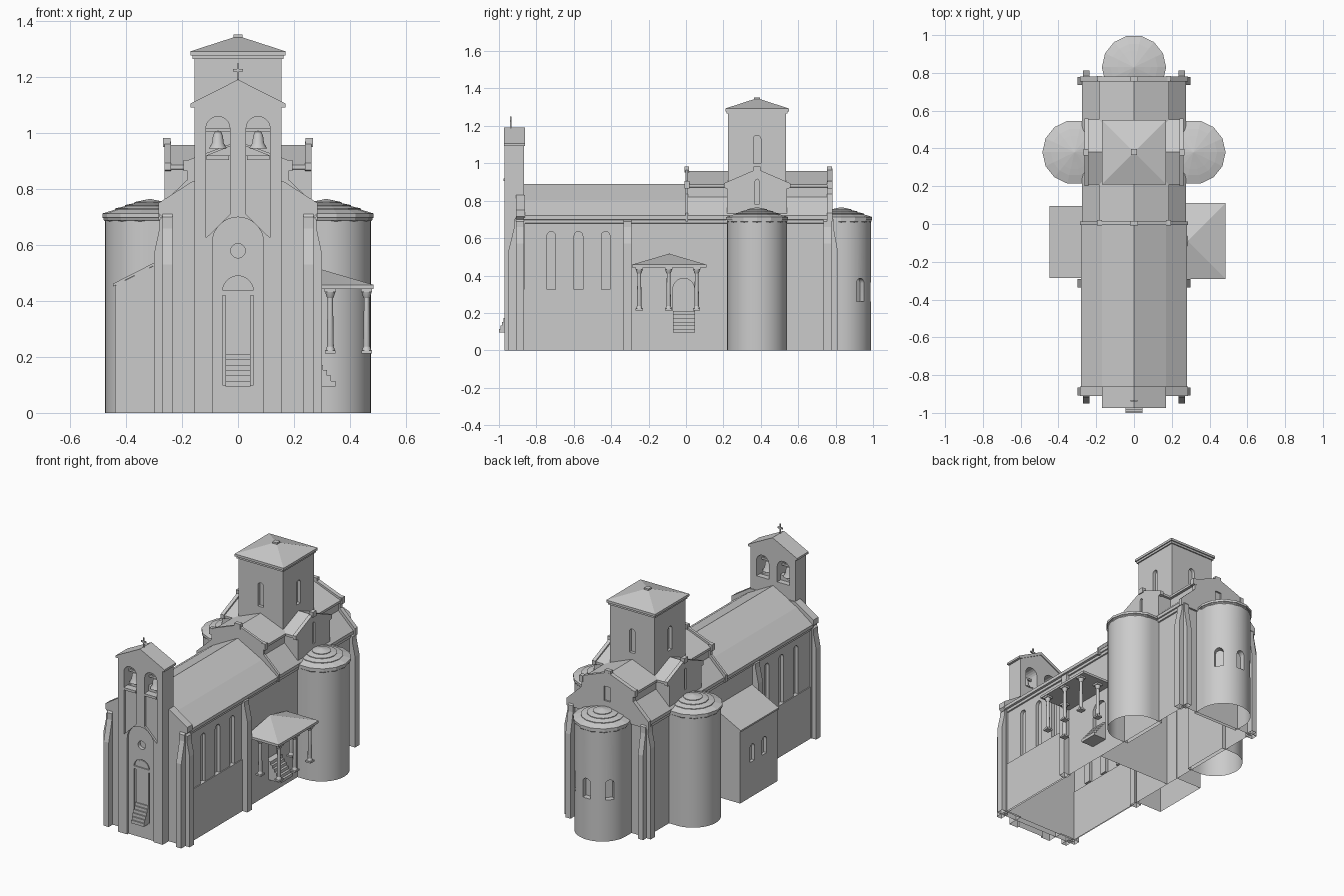
import bpy, bmesh, math
from mathutils import Matrix

if "Cube" in bpy.data.objects:
    bpy.data.objects.remove(bpy.data.objects["Cube"])

AX = {'x': lambda u, v, t: (t, u, v), 'y': lambda u, v, t: (u, t, v), 'z': lambda u, v, t: (u, v, t)}


def mesh_obj(name, verts, faces):
    me = bpy.data.meshes.new(name)
    me.from_pydata(verts, [], faces)
    bm = bmesh.new()
    bm.from_mesh(me)
    bmesh.ops.recalc_face_normals(bm, faces=bm.faces)
    bm.to_mesh(me)
    bm.free()
    ob = bpy.data.objects.new(name, me)
    bpy.context.collection.objects.link(ob)
    return ob


def prism(name, pts, axis, a, b):
    """Extrude a 2D outline along an axis from a to b."""
    n = len(pts)
    f = AX[axis]
    verts = [f(u, v, t) for t in (a, b) for u, v in pts]
    faces = [list(range(n)), list(range(n, 2 * n))]
    faces += [(i, (i + 1) % n, n + (i + 1) % n, n + i) for i in range(n)]
    return mesh_obj(name, verts, faces)


def box(name, x0, x1, y0, y1, z0, z1):
    return prism(name, [(x0, y0), (x1, y0), (x1, y1), (x0, y1)], 'z', z0, z1)


def sym(half):
    """Mirror a right-hand outline across zero."""
    return half + [(-u, v) for u, v in reversed(half) if abs(u) > 1e-6]


def shift(pts, c):
    return [(u + c, v) for u, v in pts]


def arch(c, hw, z0, top, n=10):
    s = top - hw
    return [(c - hw, z0), (c + hw, z0)] + [
        (c + hw * math.cos(math.pi * i / n), s + hw * math.sin(math.pi * i / n)) for i in range(n + 1)]


def lathe(name, prof, loc, n=16, smooth=True):
    verts = [(loc[0] + r * math.cos(2 * math.pi * k / n), loc[1] + r * math.sin(2 * math.pi * k / n), loc[2] + z)
             for r, z in prof for k in range(n)]
    faces = [(j * n + k, j * n + (k + 1) % n, (j + 1) * n + (k + 1) % n, (j + 1) * n + k)
             for j in range(len(prof) - 1) for k in range(n)]
    faces += [list(range(n)), list(range((len(prof) - 1) * n, len(prof) * n))]
    ob = mesh_obj(name, verts, faces)
    if smooth:
        soften(ob)
    return ob


def soften(ob):
    ob.data.shade_smooth()
    ob.data.set_sharp_from_angle(angle=math.radians(30))


def cut(ob, cutter):
    m = ob.modifiers.new('cut', 'BOOLEAN')
    m.operation, m.solver, m.object = 'DIFFERENCE', 'EXACT', cutter
    dg = bpy.context.evaluated_depsgraph_get()
    me = bpy.data.meshes.new_from_object(ob.evaluated_get(dg))
    ob.modifiers.clear()
    ob.data = me
    bpy.data.objects.remove(cutter)


def pyramid(name, x0, x1, y0, y1, z, apex):
    return mesh_obj(name, [(x0, y0, z), (x1, y0, z), (x1, y1, z), (x0, y1, z), apex],
                    [(0, 1, 2, 3), (0, 1, 4), (1, 2, 4), (2, 3, 4), (3, 0, 4)])


# Nave with eaves, lancets and side door
nave = prism('nave', sym([(.26, 0), (.26, .695), (.28, .70), (.28, .72), (.17, .80), (0, .89)]), 'y', -.87, 0)
choir = prism('choir', sym([(.26, 0), (.26, .695), (.275, .70), (.275, .72), (.17, .82), (.17, .87), (.185, .872),
                            (.185, .887), (0, .96)]), 'y', 0, .77)
for s in (-1, 1):
    for y in (-.72, -.575, -.43):
        cut(nave, prism('c', arch(y, .023, .325, .635), 'x', s * .24, s * .29))
    box('nave_plinth', s * .255, s * .266, -.86, -.335, 0, .325)
    prism('nave_cornice', [(s * .25, .675), (s * .268, .68), (s * .268, .70), (s * .25, .70)], 'y', -.86, .76)
for ob in (nave, choir):
    cut(ob, prism('c', arch(-.0125, .058, .21, .385), 'x', .235, .3))

# Choir gable walls with ridge blocks
gable = sym([(.285, .69), (.285, .735), (.18, .835), (.18, .885), (.19, .885), (.19, .90), (0, .972)])
prism('choir_front_gable', gable, 'y', -.004, .012)
rear = prism('choir_rear_gable', gable, 'y', .755, .782)
cut(rear, box('c', -.022, .022, .772, .80, .79, .88))
for y in (.004, .768):
    box('ridge_block', -.02, .02, y - .013, y + .013, .95, .983)
for s in (-1, 1):
    for y in (.004, .768):
        box('gable_kneeler', s * .17, s * .195, y - .012, y + .016, .865, .905)

# Transept arms
for s in (-1, 1):
    body = prism('transept', shift(sym([(.16, .68), (.16, .87), (.172, .872), (.172, .887), (0, .958)]), .38),
                 'x', 0, s * .25)
    end = prism('transept_gable', shift(sym([(.16, .68), (.16, .865), (.178, .868), (.178, .893), (0, .97)]), .38),
                'x', s * .24, s * .262)
    cut(end, prism('c', arch(.38, .01, .78, .915), 'x', s * .252, s * .28))
    box('transept_ridge_block', s * .242, s * .268, .362, .398, .95, .983)

# Crossing tower
tower = box('tower', -.155, .155, .225, .535, .75, 1.275)
for s in (-1, 1):
    cut(tower, prism('c', arch(.38, .02, 1.0, 1.15), 'x', s * .135, s * .2))
    cut(tower, prism('c', arch(0, .02, 1.0, 1.15), 'y', .38 + s * .135, .38 + s * .2))
box('tower_cornice', -.163, .163, .217, .543, 1.265, 1.28)
box('tower_eave', -.17, .17, .21, .55, 1.278, 1.293)
pyramid('tower_roof', -.17, .17, .21, .55, 1.293, (0, .38, 1.348))
box('tower_roof_cap', -.016, .016, .364, .396, 1.335, 1.353)


# Round apses with layered conical roofs
def apse(cx, cy, ang, windows):
    arc = [(cx + .16 * math.cos(ang + math.radians(t)), cy + .16 * math.sin(ang + math.radians(t)))
           for t in [-90 + 180 * i / 32 for i in range(33)]]
    dx, dy = .08 * math.cos(ang), .08 * math.sin(ang)
    pts = arc + [(arc[-1][0] - dx, arc[-1][1] - dy), (arc[0][0] - dx, arc[0][1] - dy)]
    wall = prism('apse_wall', pts, 'z', 0, .70)
    for w in windows:
        c = prism('c', arch(0, .026, .26, .385), 'x', .125, .2)
        c.data.transform(Matrix.Translation((cx, cy, 0)) @ Matrix.Rotation(math.radians(w), 4, 'Z'))
        cut(wall, c)
    soften(wall)
    lathe('apse_roof', [(.158, .682), (.166, .69), (.166, .697), (.17, .698), (.17, .713), (.125, .727), (.125, .731),
                        (.09, .739), (.09, .743), (.055, .750), (.055, .754), (.002, .765)], (cx, cy, 0), 14, False)


apse(.315, .38, 0, [])
apse(-.315, .38, math.pi, [])
apse(0, .83, math.pi / 2, [40, 90, 140])

# Facade shoulders and bell wall
prism('facade_shoulder', sym([(.27, 0), (.27, .70), (.285, .715), (.285, .75), (.16, .83)]), 'y', -.91, -.86)
bell_wall = prism('bell_wall', sym([(.155, 0), (.155, 1.1), (0, 1.18)]), 'y', -.97, -.865)
prism('bell_wall_coping', sym([(.155, 1.093), (.17, 1.093), (.17, 1.106), (0, 1.192), ]) [:4] +
      [(-.17, 1.106), (-.17, 1.093), (-.155, 1.093), (0, 1.173)], 'y', -.974, -.86)
for s in (-1, 1):
    c = s * .072
    panel = [(c - .043, .71 if s > 0 else .625), (c + .043, .625 if s > 0 else .71)] + arch(c, .043, .7, 1.06)[2:]
    cut(bell_wall, prism('c', panel, 'y', -1, -.956))
    cut(bell_wall, prism('c', arch(c, .043, .92, 1.06), 'y', -1, -.8))
    box('bell_sill', c - .04, c + .04, -.975, -.865, .905, .92)
    prism('bell_sill_bracket', [(c - s * .043, .92), (c + s * .043, .92), (c - s * .043, .955)], 'y', -.93, -.90)
    lathe('bell', [(.032, 0), (.03, .005), (.021, .02), (.018, .045), (.012, .06), (.003, .064)], (c, -.92, .945))
    box('bell_beam', c - .043, c + .043, -.926, -.914, 1.006, 1.018)
# Portal, door and round window
cut(bell_wall, prism('c', arch(0, .092, -.1, .70, 16), 'y', -1, -.957))
cut(bell_wall, prism('c', arch(0, .055, .1, .49, 12), 'y', -1, -.945))
cut(bell_wall, prism('c', [(.026 * math.cos(t * math.pi / 10), .58 + .026 * math.sin(t * math.pi / 10))
                           for t in range(20)], 'y', -1, -.935))
box('front_door', -.045, .045, -.952, -.94, .1, .42)
box('door_lintel', -.055, .055, -.957, -.94, .42, .437)
prism('door_tympanum', arch(0, .045, .434, .48), 'y', -.95, -.94)
# Cross on the bell wall
box('cross_upright', -.004, .004, -.941, -.933, 1.175, 1.25)
box('cross_arms', -.018, .018, -.941, -.933, 1.22, 1.229)


# Stairs
def stair(name, axis, outer, inner, z0, z1, a, b, n=6):
    pts = []
    for i in range(n):
        u = outer + (inner - outer) * i / n
        pts += [(u, z0 + (z1 - z0) * i / n), (u, z0 + (z1 - z0) * (i + 1) / n)]
    prism(name, pts + [(inner, z1), (inner, z0)], axis, a, b)


stair('front_steps', 'x', -1.0, -.95, .095, .21, -.045, .045)
stair('side_steps', 'y', .348, .26, .095, .21, -.07, .048)

# Stepped buttresses
for s in (-1, 1):
    side = [(s * .25, 0), (s * .30, 0), (s * .30, .57), (s * .281, .66), (s * .281, .69), (s * .25, .72)]
    for y in (-.887, -.313, .757):
        prism('side_buttress', side, 'y', y - .022, y + .022)
    for y, d, h in ((-.90, -1, .05), (.77, 1, .042)):
        end = [(y - d * .01, 0), (y + d * h, 0), (y + d * h, .53), (y + d * .018, .66), (y + d * .018, .70),
               (y - d * .01, .74)]
        prism('end_buttress', end, 'x', s * .235, s * .27)

# Lean-to annex on the left
annex = prism('annex', [(-.255, 0), (-.44, 0), (-.44, .455), (-.255, .55)], 'y', -.28, .09)
for y in (-.15, -.03):
    cut(annex, prism('c', arch(y, .023, .22, .33), 'x', -.46, -.42))
prism('annex_roof', [(-.255, .55), (-.447, .452), (-.447, .462), (-.255, .56)], 'y', -.285, .095)

# Porch on the right
box('porch_eave', .262, .485, -.29, .11, .443, .458)
pyramid('porch_roof', .262, .485, -.29, .11, .458, (.285, -.09, .517))
for x, y in ((.46, -.25), (.46, -.093), (.46, .057), (.33, -.25), (.33, .057)):
    box('column_base', x - .019, x + .019, y - .019, y + .019, .213, .223)
    lathe('column', [(.017, .223), (.012, .238), (.0125, .24), (.0095, .41), (.013, .415), (.018, .432)], (x, y, 0), 12)
    box('column_capital', x - .02, x + .02, y - .02, y + .02, .432, .445)

# Leave the building open underneath
for ob in bpy.data.objects:
    bm = bmesh.new()
    bm.from_mesh(ob.data)
    bmesh.ops.delete(bm, geom=[f for f in bm.faces if all(v.co.z < 1e-4 for v in f.verts)], context='FACES')
    bm.to_mesh(ob.data)
    bm.free()
